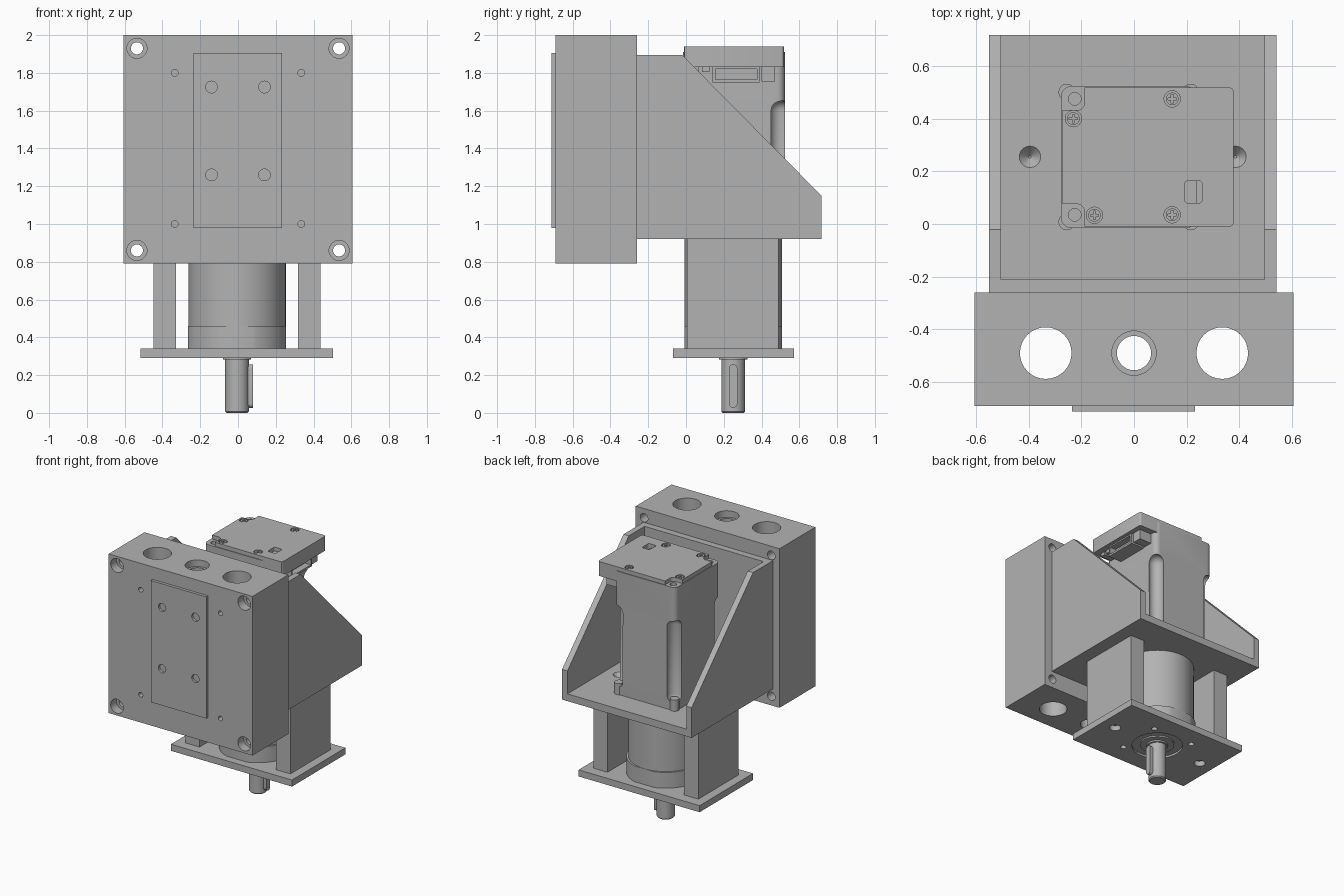
import bpy, bmesh, math
from mathutils import Matrix, Vector

old = bpy.data.objects.get("Cube")
if old:
    bpy.data.objects.remove(old, do_unlink=True)

grey = bpy.data.materials.new("machined grey")
grey.use_nodes = True
GREY = (0.45, 0.45, 0.45, 1)
grey.diffuse_color = GREY
grey.node_tree.nodes["Principled BSDF"].inputs["Base Color"].default_value = GREY

CX, CY = -0.005, 0.25          # drive axis


def finish(name, bm):
    bmesh.ops.recalc_face_normals(bm, faces=bm.faces)
    mesh = bpy.data.meshes.new(name)
    bm.to_mesh(mesh)
    bm.free()
    mesh.materials.append(grey)
    ob = bpy.data.objects.new(name, mesh)
    bpy.context.collection.objects.link(ob)
    return ob


def box(name, x, y, z, round_z=0, segs=5):
    """Box from three ranges, optionally with rounded upright edges."""
    bm = bmesh.new()
    bmesh.ops.create_cube(bm, size=1)
    for v in bm.verts:
        v.co = [(a + b) / 2 + c * (b - a) for c, (a, b) in zip(v.co, (x, y, z))]
    if round_z:
        edges = [e for e in bm.edges
                 if abs(e.verts[0].co.z - e.verts[1].co.z) > 1e-4]
        bmesh.ops.bevel(bm, geom=edges, offset=round_z, segments=segs,
                        profile=0.5, affect='EDGES')
    return finish(name, bm)


def cyl(name, at, r, lo, hi, axis='Z', r2=None, segs=32):
    """Cylinder or cone along an axis; `at` is its place on the other two."""
    bm = bmesh.new()
    bmesh.ops.create_cone(bm, cap_ends=True, segments=segs, radius1=r,
                          radius2=r if r2 is None else r2, depth=hi - lo)
    mid = (lo + hi) / 2
    if axis == 'Z':
        m = Matrix.Translation((at[0], at[1], mid))
    else:
        m = Matrix.Translation((at[0], mid, at[1])) @ Matrix.Rotation(-math.pi / 2, 4, 'X')
    bm.transform(m)
    return finish(name, bm)


def prism_x(name, pts, x0, x1):
    """Extrude a (y, z) profile along x."""
    bm = bmesh.new()
    face = bm.faces.new([bm.verts.new((x0, y, z)) for y, z in pts])
    ext = bmesh.ops.extrude_face_region(bm, geom=[face])
    for v in ext["geom"]:
        if isinstance(v, bmesh.types.BMVert):
            v.co.x = x1
    return finish(name, bm)


def boolean(ob, tools, kind='DIFFERENCE'):
    bpy.context.view_layer.objects.active = ob
    for t in tools:
        mod = ob.modifiers.new("cut", 'BOOLEAN')
        mod.operation, mod.solver, mod.object = kind, 'EXACT', t
        bpy.ops.object.modifier_apply(modifier=mod.name)
        bpy.data.objects.remove(t, do_unlink=True)
    return ob


# Front carriage block with guide bores, screw bore and mounting holes
block = box("carriage_block", (-0.605, 0.605), (-0.69, -0.26), (0.79, 2.0))
cuts = [cyl("c", (s * 0.335, -0.49), 0.098, 0.7, 2.1) for s in (-1, 1)]
cuts += [cyl("c", (0, -0.49), 0.065, 0.7, 2.1),
         cyl("c", (0, -0.49), 0.084, 1.95, 2.1)]
for s in (-1, 1):
    for z in (0.86, 1.93):
        cuts += [cyl("c", (s * 0.535, z), 0.032, -0.8, 0, 'Y'),
                 cyl("c", (s * 0.535, z), 0.053, -0.8, -0.62, 'Y')]
    for z in (1.0, 1.8):
        cuts.append(cyl("c", (s * 0.335, z), 0.018, -0.8, -0.6, 'Y', segs=16))
boolean(block, cuts)

# Raised front pad
pad = box("front_pad", (-0.235, 0.232), (-0.712, -0.688), (0.98, 1.905))
boolean(pad, [cyl("c", (s * 0.14, z), 0.031, -0.8, -0.694, 'Y')
              for s in (-1, 1) for z in (1.26, 1.725)])

# Bracket: back wall, floor and two sloped cheeks
cheek = [(-0.26, 0.92), (0.717, 0.92), (0.717, 1.15), (-0.02, 1.895), (-0.26, 1.895)]
prism_x("bracket_cheek_right", cheek, -0.55, -0.505)
prism_x("bracket_cheek_left", cheek, 0.495, 0.54)
box("bracket_wall", (-0.505, 0.495), (-0.26, -0.21), (0.92, 1.895))
floor = box("bracket_floor", (-0.505, 0.495), (-0.21, 0.717), (0.92, 0.975))
boolean(floor, [cyl("c", (CX + s * 0.39, 0.255), 0.005, 0.935, 0.98, r2=0.045)
                for s in (-1, 1)])

# Support legs between floor and base plate
for side, s in (("right", -1), ("left", 1)):
    a, b = sorted((CX + s * 0.322, CX + s * 0.442))
    box("support_leg_" + side, (a, b), (0.005, 0.49), (0.34, 0.92))

# Base plate with shaft recess and bolt holes
base = box("base_plate", (-0.515, 0.503), (-0.07, 0.572), (0.29, 0.34))
cuts = [cyl("c", (CX, CY), 0.18, 0.2, 0.305)]
for s in (-1, 1):
    cuts.append(cyl("c", (CX + s * 0.39, CY), 0.04, 0.2, 0.33, segs=20))
    cuts += [cyl("c", (CX + s * 0.17, CY + t * 0.17), 0.021, 0.2, 0.33, segs=16)
             for t in (-1, 1)]
boolean(base, cuts)

# Gearbox barrel and its flat-sided foot
cyl("gearbox_barrel", (CX, CY), 0.258, 0.34, 0.93, segs=64)
foot = cyl("gearbox_foot", (CX, CY), 0.272, 0.34, 0.46, segs=64)
boolean(foot, [box("c", (CX - 0.259, CX + 0.259), (CY - 0.259, CY + 0.259), (0.3, 0.5))],
        'INTERSECT')

# Output shaft, bearing collar and key
cyl("bearing_ring", (CX, CY), 0.12, 0.294, 0.31)
cyl("shaft_collar", (CX, CY), 0.075, 0.282, 0.31)
shaft = cyl("output_shaft", (CX, CY), 0.063, 0.008, 0.3)
cyl("shaft_chamfer", (CX, CY), 0.055, 0, 0.008, r2=0.063)
boolean(shaft, [])
key = box("shaft_key", (0.03, 0.08), (CY - 0.022, CY + 0.022), (0.027, 0.257))
bm = bmesh.new()
bm.from_mesh(key.data)
ends = [e for e in bm.edges if abs(e.verts[0].co.x - e.verts[1].co.x) > 0.01]
bmesh.ops.bevel(bm, geom=ends, offset=0.0215, segments=5, profile=0.5, affect='EDGES')
bm.to_mesh(key.data)
bm.free()

# Motor body with domed corner channels
BX, BY = (-0.278, 0.238), (-0.015, 0.523)
motor = box("motor_body", BX, BY, (0.97, 1.91), round_z=0.04)
cuts = []
for x in (BX[0] + 0.035, BX[1] - 0.035):
    for y in (BY[0] + 0.035, BY[1] - 0.035):
        sx, sy = (1 if x > 0 else -1), (1 if y > 0.2 else -1)
        c = Vector((x + sx * 0.012, y + sy * 0.012, 0))
        bm = bmesh.new()
        bmesh.ops.create_uvsphere(bm, u_segments=24, v_segments=12, radius=0.055)
        for v in bm.verts:       # stretch the lower half into a channel
            v.co += c + Vector((0, 0, 1.6 if v.co.z > -0.001 else 1.08))
        cuts.append(finish("c", bm))
        cyl("motor_bolt", c[:2], 0.032, 0.97, 1.06, segs=16)
for y in (0.035, 0.475):
    cuts.append(cyl("c", (-0.225, y), 0.024, 1.85, 2, segs=20))
boolean(motor, cuts)

# Encoder cap with notched corners and a small pocket
cap = box("encoder_cap", (-0.272, 0.378), (-0.01, 0.518), (1.83, 1.94), round_z=0.015, segs=3)
cuts = [box("c", (-0.4, -0.187), (0.432, 0.6), (1.7, 2), round_z=0.03),
        box("c", (-0.4, -0.187), (-0.1, 0.076), (1.7, 2), round_z=0.03),
        box("c", (0.193, 0.258), (0.08, 0.163), (1.89, 2), round_z=0.01)]
screws = [(-0.23, 0.4), (-0.15, 0.033), (0.145, 0.035), (0.145, 0.475)]
cuts += [cyl("c", p, 0.031, 1.925, 2, segs=24) for p in screws]
boolean(cap, cuts)
for x, y in screws:
    head = cyl("cap_screw", (x, y), 0.024, 1.92, 1.938, segs=20)
    boolean(head, [box("c", (x - a, x + a), (y - b, y + b), (1.931, 1.95))
                   for a, b in ((0.016, 0.004), (0.004, 0.016))])

# Connectors under the cap overhang
plug = box("main_connector", (0.22, 0.35), (0.14, 0.39), (1.75, 1.835))
boolean(plug, [box("c", (0.3, 0.4), (0.155, 0.375), (1.765, 1.82))])
box("side_connector", (0.22, 0.34), (0.4, 0.47), (1.755, 1.835))
for y in (0.03, 0.085):
    box("small_connector", (0.22, 0.33), (y, y + 0.04), (1.805, 1.835))

# Smooth round surfaces, keep edges sharp
bpy.ops.object.select_all(action='DESELECT')
for ob in bpy.context.collection.objects:
    if ob.type == 'MESH' and grey.name in ob.data.materials:
        ob.select_set(True)
        bpy.context.view_layer.objects.active = ob
bpy.ops.object.shade_smooth_by_angle(angle=math.radians(30))
